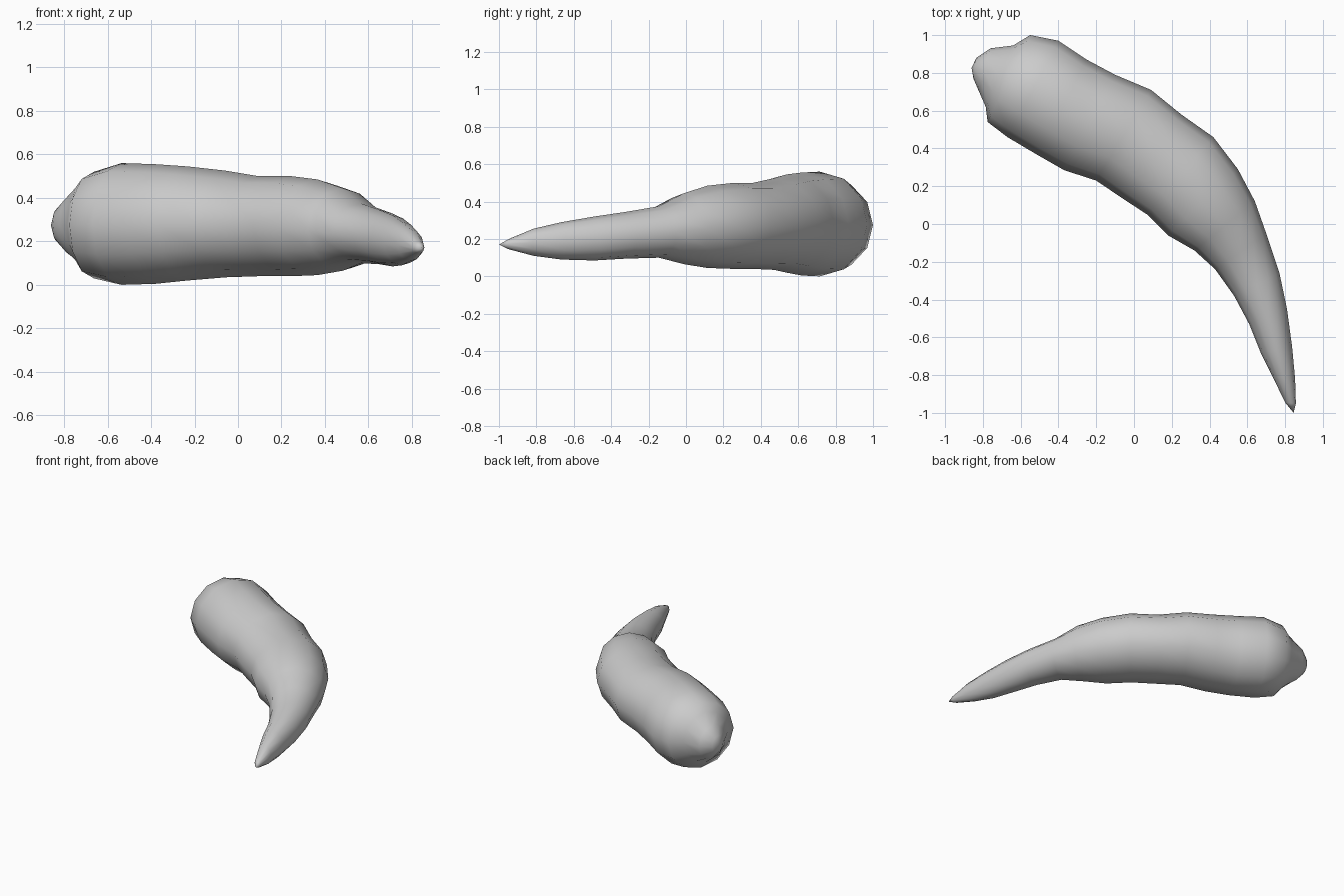
import bpy, bmesh, math
from mathutils import Vector

if "Cube" in bpy.data.objects:
    bpy.data.objects.remove(bpy.data.objects["Cube"])

SIDES = 12
# cross-sections: outer edge x,y / inner edge x,y / bottom z, top z
sections = [
    (-.835, .88, -.85, .77, .21, .34),
    (-.76, .93, -.82, .70, .15, .40),
    (-.64, .945, -.785, .62, .09, .47),
    (-.55, 1.0, -.775, .54, .03, .52),
    (-.40, .97, -.67, .46, 0, .56),
    (-.25, .87, -.51, .365, .005, .555),
    (-.10, .79, -.37, .285, .02, .545),
    (.09, .71, -.20, .23, .035, .525),
    (.25, .58, -.06, .135, .04, .50),
    (.42, .46, .07, .05, .04, .50),
    (.55, .29, .18, -.06, .045, .485),
    (.64, .12, .32, -.14, .065, .445),
    (.70, -.05, .43, -.24, .10, .375),
    (.77, -.26, .53, -.38, .095, .345),
    (.81, -.45, .61, -.53, .085, .32),
    (.837, -.65, .67, -.68, .09, .29),
    (.853, -.82, .735, -.81, .11, .255),
    (.857, -.95, .80, -.945, .145, .20),
]

bm = bmesh.new()


def ring(ox, oy, ix, iy, z0, z1):
    """Elliptical ring spanning the outer and inner edge."""
    zm = (z0 + z1) / 2
    c = Vector(((ox + ix) / 2, (oy + iy) / 2, zm))
    side = Vector((ox, oy, zm)) - c
    up = Vector((0, 0, (z1 - z0) / 2))
    angles = [2 * math.pi * i / SIDES for i in range(SIDES)]
    return [bm.verts.new(c + side * math.cos(a) + up * math.sin(a)) for a in angles]


# tapered curved body
rings = [ring(*s) for s in sections]
for a, b in zip(rings, rings[1:]):
    for i in range(SIDES):
        j = (i + 1) % SIDES
        bm.faces.new((a[i], a[j], b[j], b[i]))

# closing points: blunt nub and thin tip
for r, p in ((rings[0], (-.86, .825, .275)), (rings[-1], (.845, -1, .17))):
    v = bm.verts.new(p)
    for i in range(SIDES):
        bm.faces.new((r[i], r[(i + 1) % SIDES], v))

bmesh.ops.recalc_face_normals(bm, faces=bm.faces[:])
for f in bm.faces:
    f.smooth = True
mesh = bpy.data.meshes.new("curved_root")
bm.to_mesh(mesh)
bm.free()
obj = bpy.data.objects.new("curved_root", mesh)
bpy.context.collection.objects.link(obj)
